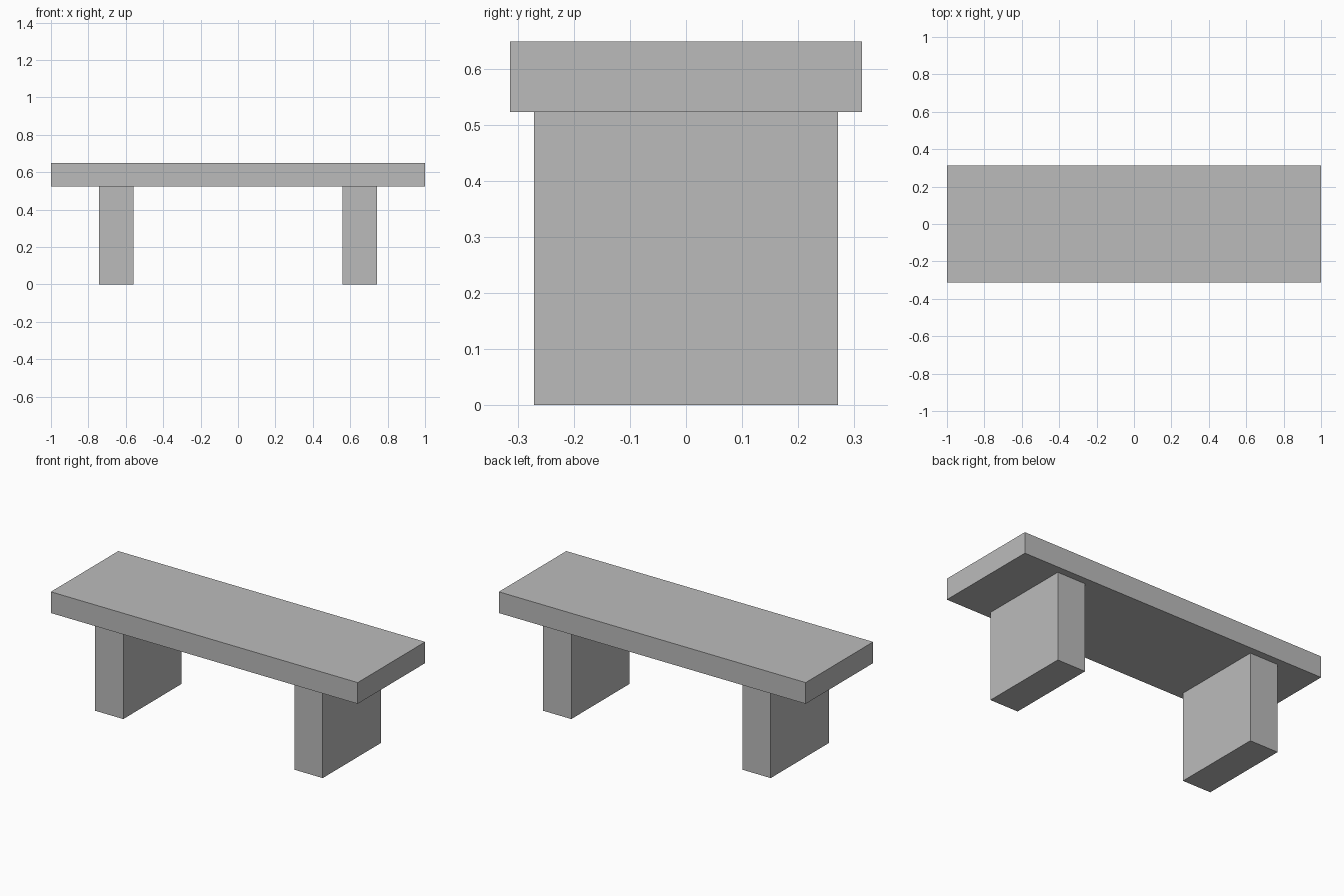
import bpy

if "Cube" in bpy.data.objects:
    bpy.data.objects.remove(bpy.data.objects["Cube"])

# Darker grey for the whole bench
grey = bpy.data.materials.new("dark_grey")
grey.diffuse_color = (0.5, 0.5, 0.5, 1)
grey.use_nodes = True
grey.node_tree.nodes["Principled BSDF"].inputs["Base Color"].default_value = grey.diffuse_color


def box(name, x, y, z):
    """Flat-faced box spanning the given (min, max) ranges."""
    bpy.ops.mesh.primitive_cube_add(size=1)
    obj = bpy.context.object
    obj.name = name
    for v in obj.data.vertices:
        v.co = [r[0] + (c + 0.5) * (r[1] - r[0]) for c, r in zip(v.co, (x, y, z))]
    obj.data.materials.append(grey)
    return obj


SEAT_BOTTOM, SEAT_TOP = 0.523, 0.648

# Seat slab
box("seat", (-1, 1), (-0.314, 0.314), (SEAT_BOTTOM, SEAT_TOP))

# Two block legs, mirrored across the middle
for side, name in ((-1, "left_leg"), (1, "right_leg")):
    x = sorted((side * 0.558, side * 0.742))
    box(name, x, (-0.271, 0.271), (0, SEAT_BOTTOM))
